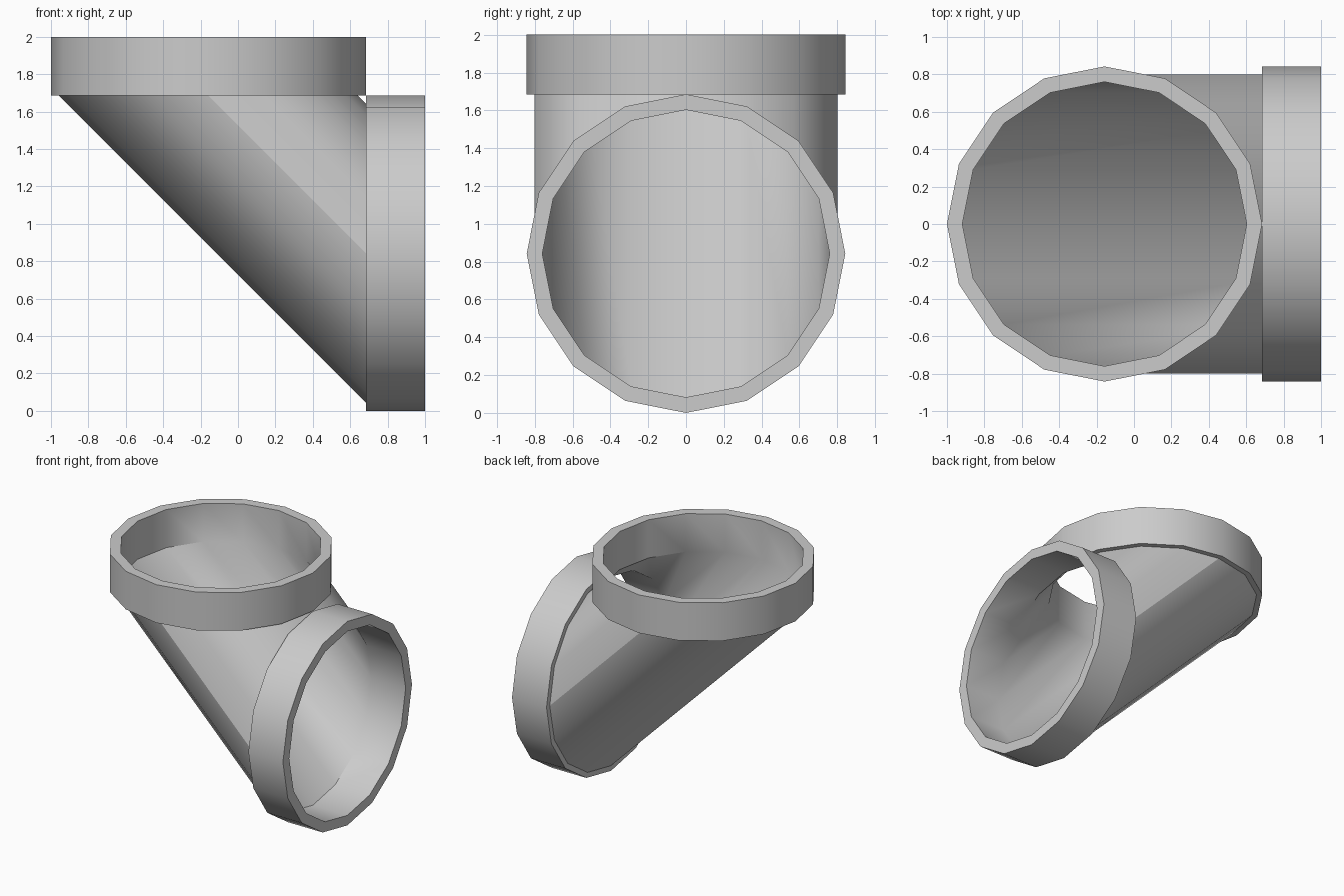
import bpy, bmesh
from math import cos, sin, tau, radians

if "Cube" in bpy.data.objects:
    bpy.data.objects.remove(bpy.data.objects["Cube"])

SIDES = 16
R = 0.8425            # collar outer radius
R_BODY = 0.80         # outer radius of the diagonal tube
R_IN = 0.76           # bore radius
EDGE = 2 * R          # where both collars begin, measured from the outer corner
CX = R - 1            # centre of top opening in x


def top_ring(z, r):
    """Horizontal ring of the top opening."""
    return [(CX + r * cos(tau * i / SIDES), r * sin(tau * i / SIDES), z)
            for i in range(SIDES)]


def side_ring(x, r):
    """Vertical ring of the right opening, its points matched to top_ring."""
    return [(x, r * sin(tau * i / SIDES), R + r * cos(tau * i / SIDES))
            for i in range(SIDES)]


def closed_loft(name, rings):
    """Skin the rings in order, joining the last to the first."""
    bm = bmesh.new()
    loops = [[bm.verts.new(p) for p in ring] for ring in rings]
    for k, a in enumerate(loops):
        b = loops[(k + 1) % len(loops)]
        for i in range(SIDES):
            j = (i + 1) % SIDES
            bm.faces.new((a[i], a[j], b[j], b[i]))
    bmesh.ops.recalc_face_normals(bm, faces=bm.faces[:])
    mesh = bpy.data.meshes.new(name)
    bm.to_mesh(mesh)
    bm.free()
    obj = bpy.data.objects.new(name, mesh)
    bpy.context.collection.objects.link(obj)
    bpy.ops.object.select_all(action='DESELECT')
    obj.select_set(True)
    bpy.context.view_layer.objects.active = obj
    bpy.ops.object.shade_smooth_by_angle(angle=radians(30))
    return obj


X = EDGE - 1          # inner face of side collar
closed_loft("pipe_elbow", [
    # outside: top collar, diagonal tube, side collar
    top_ring(2, R), top_ring(EDGE, R), top_ring(EDGE, R_BODY),
    side_ring(X, R_BODY), side_ring(X, R), side_ring(1, R),
    # inside: the bore back to the top
    side_ring(1, R_IN), side_ring(X, R_IN),
    top_ring(EDGE, R_IN), top_ring(2, R_IN),
])
